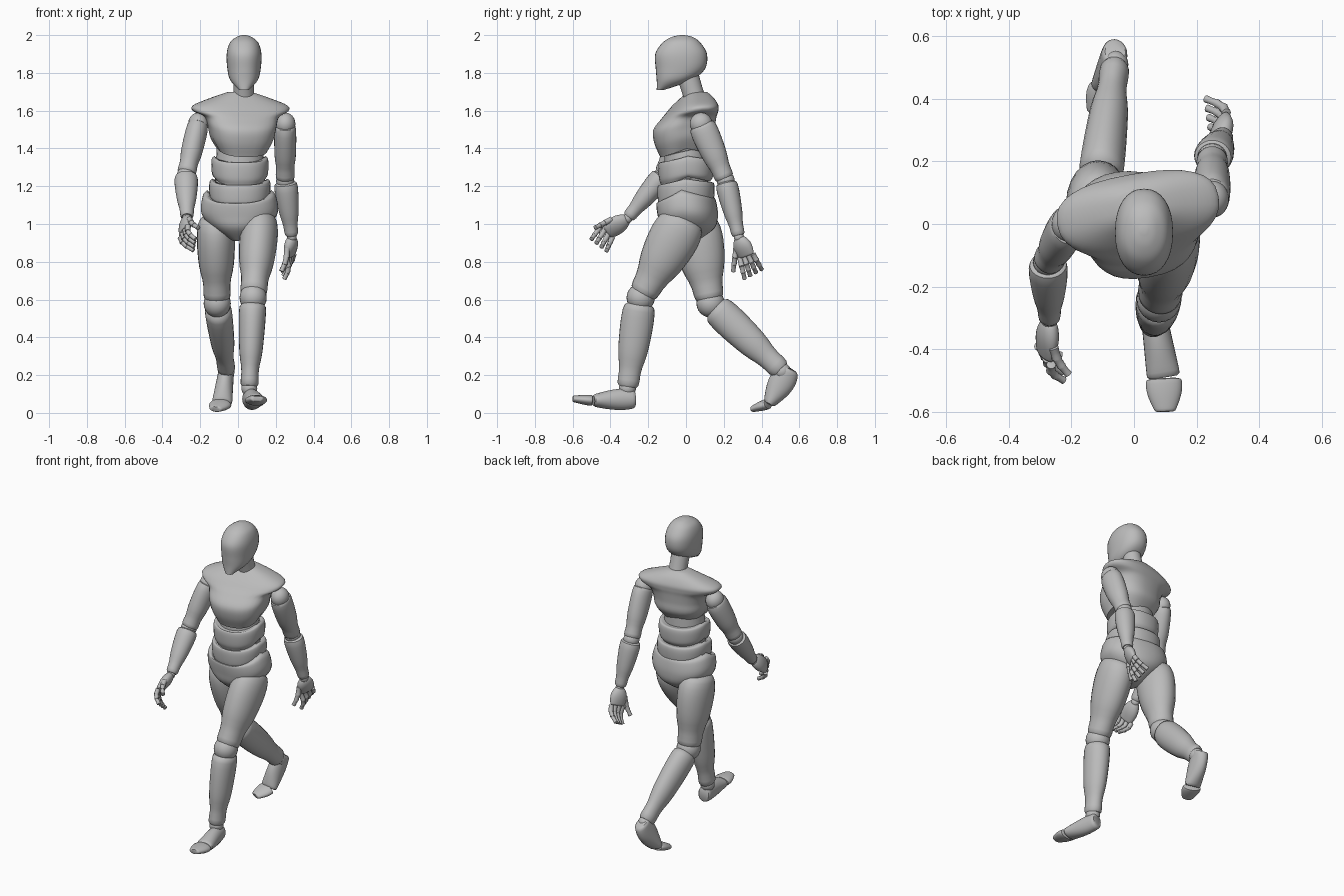
import bpy, bmesh, math
from mathutils import Vector, Matrix

cube = bpy.data.objects.get("Cube")
if cube:
    bpy.data.objects.remove(cube, do_unlink=True)

GREY = (0.5, 0.5, 0.5, 1)
grey = bpy.data.materials.new("plain grey")
grey.use_nodes = True
grey.diffuse_color = GREY
grey.node_tree.nodes["Principled BSDF"].inputs["Base Color"].default_value = GREY


def finish(name, bm):
    """Turn a bmesh into a grey, smoothly shaded object."""
    bmesh.ops.recalc_face_normals(bm, faces=bm.faces)
    mesh = bpy.data.meshes.new(name)
    bm.to_mesh(mesh)
    bm.free()
    mesh.materials.append(grey)
    part = bpy.data.objects.new(name, mesh)
    bpy.context.collection.objects.link(part)
    bpy.ops.object.select_all(action="DESELECT")
    part.select_set(True)
    bpy.context.view_layer.objects.active = part
    bpy.ops.object.shade_smooth_by_angle(angle=math.radians(40))
    return part


def skin(name, rings):
    """Join rings of points into a closed tube."""
    bm = bmesh.new()
    loops = [[bm.verts.new(point) for point in ring] for ring in rings]
    for lower, upper in zip(loops, loops[1:]):
        for k in range(len(lower)):
            bm.faces.new((lower[k - 1], lower[k], upper[k], upper[k - 1]))
    bm.faces.new(loops[0])
    bm.faces.new(loops[-1])
    return finish(name, bm)


def circle(sides, power=1):
    """Unit circle; a power below one makes it boxier."""
    def soften(value):
        return math.copysign(abs(value) ** power, value)
    angles = [math.tau * k / sides for k in range(sides)]
    return [(soften(math.cos(a)), soften(math.sin(a))) for a in angles]


def mix(a, b, t):
    return a + (b - a) * t


def limb(name, start, end, start_size, end_size, swell, peak=0.5, span=(0, 1),
         pinch=0, across=Vector((1, 0, 0)), sides=24):
    """Muscle-like part between two joints; sizes are half width and half depth.
    It swells around the peak and pinches in before the far cuff."""
    start, end = Vector(start), Vector(end)
    axis = (end - start).normalized()
    side = (across - axis * across.dot(axis)).normalized()
    deep = axis.cross(side)
    steps = sides // 2
    stops = [(0, 0.82), (0.03, 0.97)]
    stops += [(i / steps, 1) for i in range(1, steps)]
    stops += [(0.97, 0.97), (1, 0.82)]
    rings = []
    for t, rim in stops:
        centre = start.lerp(end, mix(*span, t))
        bulge = math.sin(math.pi * t ** peak)
        waist = pinch * math.exp(-((t - 0.8) / 0.13) ** 2)
        wide, thick = (rim * (mix(a, b, t) + s * bulge - waist)
                       for a, b, s in zip(start_size, end_size, swell))
        rings.append([centre + side * wide * c + deep * thick * s for c, s in circle(sides)])
    return skin(name, rings)


def joint_ball(name, centre, wide, thick):
    bm = bmesh.new()
    shape = Matrix.Translation(centre) @ Matrix.Diagonal((wide, thick, thick, 1))
    bmesh.ops.create_uvsphere(bm, u_segments=24, v_segments=12, radius=1, matrix=shape)
    return finish(name, bm)


def curve(rows, steps=5):
    """Smooth curve through the stations."""
    result = []
    last = len(rows) - 1
    for i in range(last):
        near = [rows[max(0, min(last, i + k))] for k in (-1, 0, 1, 2)]
        for step in range(steps):
            t = step / steps
            result.append([q + t * ((r - p) + t * ((2 * p - 5 * q + 4 * r - s)
                           + t * (3 * q - p - 3 * r + s))) / 2 for p, q, r, s in zip(*near)])
    return result + [list(rows[last])]


def shell(name, x, rows, turn=0, low_dip=0, high_dip=0, power=0.9):
    """Body part from stations of height, half width, half depth and centre y.
    The dips lower the front of the bottom and top rims, and half as much the back."""
    stations = curve(rows)
    rings = []
    for i, (z, wide, thick, y) in enumerate(stations):
        t = i / (len(stations) - 1)
        dip = low_dip * (1 - t) ** 2 + high_dip * t ** 2
        rings.append([(wide * c, y + thick * s, z - dip * max(-s, s / 2))
                      for c, s in circle(32, power)])
    part = skin(name, rings)
    part.location.x = x
    part.rotation_euler.z = math.radians(turn)


def band(name, x, bottom, top, wide, thick, turn):
    """Barrel-shaped waist ring with dipped rims."""
    profile = ((0, 0.88), (0.15, 0.97), (0.6, 1), (0.9, 0.97), (1, 0.88))
    rows = [(mix(bottom, top, t), wide * k, thick * k, 0) for t, k in profile]
    shell(name, x, rows, turn, 0.05, 0.04)


# Head with a pointed chin, and the leaning neck
shell("head", 0.032, [(1.71, 0.025, 0.02, -0.135), (1.76, 0.072, 0.09, -0.065),
                      (1.82, 0.088, 0.13, -0.03), (1.9, 0.092, 0.137, -0.026),
                      (1.96, 0.075, 0.1, -0.024), (1.99, 0.04, 0.055, -0.02), (2, 0.01, 0.01, -0.02)])
limb("neck", (0.03, 0.06, 1.62), (0.03, 0.005, 1.8), (0.07, 0.07), (0.055, 0.058), (-0.01, -0.01))

# Chest with overhanging shoulder caps
shell("chest", 0.02, [(1.4, 0.13, 0.115, -0.02), (1.46, 0.165, 0.155, -0.01), (1.52, 0.18, 0.16, -0.01),
                      (1.57, 0.2, 0.14, 0.015), (1.6, 0.255, 0.125, 0.035), (1.63, 0.25, 0.11, 0.05),
                      (1.67, 0.15, 0.08, 0.06), (1.7, 0.06, 0.05, 0.06)],
      turn=10, low_dip=0.045, power=0.8)

# Waist core, its two bands, and the pelvis turned with the stride
limb("waist_core", (0.01, 0, 1.1), (0.01, 0, 1.45), (0.14, 0.12), (0.12, 0.11), (0, 0))
band("rib_band", 0.01, 1.25, 1.36, 0.152, 0.147, 4)
band("belly_band", 0.01, 1.13, 1.24, 0.163, 0.152, -2)
shell("pelvis", 0.007, [(0.91, 0.03, 0.06, 0), (0.98, 0.14, 0.14, 0.01), (1.06, 0.202, 0.157, 0.01),
                        (1.15, 0.195, 0.155, 0), (1.18, 0.17, 0.14, 0)],
      turn=-8, high_dip=0.08)

# Joint positions for the stride
LEFT = dict(
    shoulder=(0.25, 0.08, 1.53), elbow=(0.25, 0.21, 1.23), wrist=(0.285, 0.28, 0.93),
    knuckles=(0.275, 0.32, 0.83), fan=(0.04, 0.07, 0.02), curl=0.018,
    first_tip=(0.245, 0.31, 0.71), last_tip=(0.23, 0.4, 0.76), thumb_tip=(0.23, 0.25, 0.75),
    hip=(0.12, 0, 1.04), knee=(0.08, -0.24, 0.61), ankle=(0.06, -0.31, 0.13),
    heel=(0.06, -0.27, 0.075), sole=(0.095, -0.49, 0.065), toe=(0.1, -0.6, 0.075), arch=0.014)
RIGHT = dict(
    shoulder=(-0.21, 0, 1.53), elbow=(-0.275, -0.12, 1.26), wrist=(-0.27, -0.31, 1.03),
    knuckles=(-0.285, -0.42, 0.96), fan=(-0.04, 0.06, -0.06), curl=-0.018,
    first_tip=(-0.225, -0.5, 0.92), last_tip=(-0.235, -0.42, 0.86), thumb_tip=(-0.21, -0.48, 0.98),
    hip=(-0.12, 0.04, 1.04), knee=(-0.11, 0.13, 0.58), ankle=(-0.06, 0.51, 0.22),
    heel=(-0.06, 0.55, 0.235), sole=(-0.085, 0.44, 0.05), toe=(-0.12, 0.35, 0.02), arch=0.028)


def finger(name, base, tip, curl, radius):
    """Three rounded bones, bent sideways by the curl."""
    bends = [base.lerp(tip, t) + Vector((curl * math.sin(math.pi * t), 0, 0)) for t in (0, 0.4, 0.7, 1)]
    for bone, (a, b) in enumerate(zip(bends, bends[1:])):
        size = radius * 0.9 ** bone
        limb(f"{name}_bone_{bone + 1}", a, b, (size, size), (size, size),
             (-size / 8, -size / 8), span=(-0.04, 1.04), peak=1, sides=10)


for label, j in (("left", LEFT), ("right", RIGHT)):
    # Arm
    joint_ball(f"{label}_shoulder", j["shoulder"], 0.054, 0.06)
    limb(f"{label}_upper_arm", j["shoulder"], j["elbow"], (0.05, 0.06), (0.052, 0.052),
         (0.008, 0.015), span=(0, 0.97), pinch=0.006)
    joint_ball(f"{label}_elbow", j["elbow"], 0.048, 0.048)
    limb(f"{label}_forearm", j["elbow"], j["wrist"], (0.056, 0.052), (0.035, 0.035),
         (0.01, 0.01), span=(0.03, 0.97), pinch=0.004)
    joint_ball(f"{label}_wrist", j["wrist"], 0.025, 0.027)

    # Hand, with the palm flat across the spread of the knuckles
    wrist, knuckles, fan = Vector(j["wrist"]), Vector(j["knuckles"]), Vector(j["fan"])
    limb(f"{label}_palm", wrist, knuckles, (0.02, 0.024), (0.018, 0.047), (0.012, 0.018),
         peak=0.8, across=fan.cross(knuckles - wrist).normalized())
    for i in range(4):
        t = i / 3
        tip = Vector(j["first_tip"]).lerp(Vector(j["last_tip"]), t)
        finger(f"{label}_finger_{i + 1}", knuckles + fan * (t - 0.5), tip, j["curl"], 0.016)
    thumb_base = wrist.lerp(knuckles, 0.5) - fan / 2
    finger(f"{label}_thumb", thumb_base, Vector(j["thumb_tip"]), j["curl"] / 2, 0.017)

    # Leg
    limb(f"{label}_thigh", j["hip"], j["knee"], (0.07, 0.08), (0.072, 0.075),
         (0.03, 0.054), peak=0.55, span=(0, 0.96), pinch=0.01)
    joint_ball(f"{label}_knee", j["knee"], 0.072, 0.075)
    limb(f"{label}_shin", j["knee"], j["ankle"], (0.07, 0.076), (0.049, 0.058),
         (0.005, 0.016), peak=0.6, span=(0.07, 0.98), pinch=0.009)
    joint_ball(f"{label}_ankle", j["ankle"], 0.042, 0.045)

    # Foot
    limb(f"{label}_foot", j["heel"], j["sole"], (0.04, 0.048), (0.054, 0.032),
         (0, j["arch"]), peak=0.8)
    limb(f"{label}_toes", j["sole"], j["toe"], (0.055, 0.028), (0.032, 0.016),
         (0.01, 0.003), peak=0.8, span=(0.04, 1))
